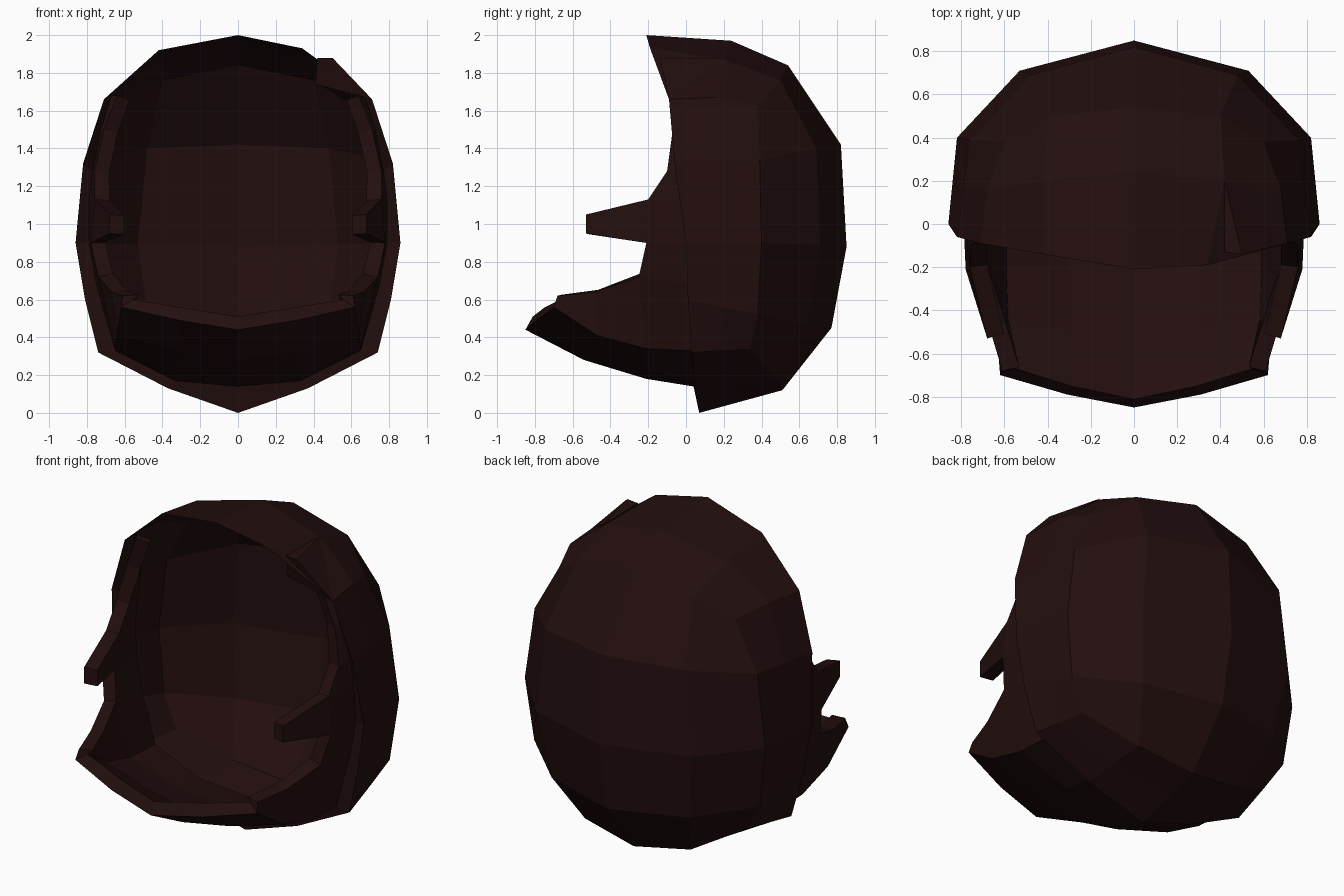
import bpy
import bmesh
from mathutils import Vector

cube = bpy.data.objects.get("Cube")
if cube:
    bpy.data.objects.remove(cube, do_unlink=True)

# Single dark brown hair colour
brown = bpy.data.materials.new("dark brown")
brown.use_nodes = True
color = (0.017, 0.0045, 0.0045, 1)
brown.diffuse_color = color
bsdf = brown.node_tree.nodes["Principled BSDF"]
bsdf.inputs["Base Color"].default_value = color
bsdf.inputs["Roughness"].default_value = 0.9


def strip(a, b):
    """Quads between two rows of points."""
    return [(a[i], a[i + 1], b[i + 1], b[i]) for i in range(len(a) - 1)]


def build(name, faces, thickness=0, mirror=True, tweak=None):
    """Make a flat-shaded shell from faces, mirrored in x and thickened inward."""
    bm = bmesh.new()
    for side in ((1, -1) if mirror else (1,)):
        for face in faces:
            bm.faces.new([bm.verts.new((side * p[0], p[1], p[2])) for p in face])
    bmesh.ops.remove_doubles(bm, verts=bm.verts, dist=0.0005)
    if tweak:
        tweak(bm)
    bmesh.ops.recalc_face_normals(bm, faces=bm.faces)
    bm.normal_update()
    middle = Vector((0, 0, 1))
    outward = sum(f.normal.dot(f.calc_center_median() - middle) * f.calc_area()
                  for f in bm.faces)
    if outward < 0:
        bmesh.ops.reverse_faces(bm, faces=bm.faces)
    mesh = bpy.data.meshes.new(name)
    bm.to_mesh(mesh)
    bm.free()
    mesh.materials.append(brown)
    obj = bpy.data.objects.new(name, mesh)
    bpy.context.collection.objects.link(obj)
    if thickness:
        solid = obj.modifiers.new("thickness", "SOLIDIFY")
        solid.thickness = thickness
        solid.offset = -1


# Beard: underside and jaw, each column running from throat to front lip
jaw = [
    [(0, .04, .14), (0, -.21, .18), (0, -.54, .28), (0, -.85, .44)],
    [(.33, .04, .17), (.32, -.21, .22), (.31, -.52, .33), (.31, -.79, .49)],
    [(.65, .03, .33), (.65, -.21, .34), (.64, -.47, .41), (.62, -.70, .56)],
    [(.75, .02, .68), (.74, -.25, .72), (.67, -.48, .64), (.61, -.68, .62)],
]
beard_faces = []
for a, b in zip(jaw, jaw[1:]):
    beard_faces += strip(a, b)

# Sideburns climbing from the jaw to the temple
sideburn = [jaw[3][:2],
            [(.79, .02, .90), (.78, -.21, .90)],
            [(.79, .01, 1.13), (.76, -.20, 1.13)],
            [(.77, 0, 1.28), (.76, -.10, 1.28)],
            [(.74, -.01, 1.50), (.71, -.07, 1.50)],
            [(.67, -.03, 1.68), (.64, -.08, 1.68)]]
for a, b in zip(sideburn, sideburn[1:]):
    beard_faces += strip(a, b)

# Pointed cheek locks
beard_faces.append((sideburn[1][1], (.68, -.53, .95), (.68, -.53, 1.05), sideburn[2][1]))

build("beard", beard_faces, 0.08)

# Hair: back panel grid, rows from crown to nape, columns from centre to side
back = [
    [(0, .54, 1.84), (.40, .50, 1.76), (.60, .38, 1.63)],
    [(0, .82, 1.42), (.48, .69, 1.40), (.76, .39, 1.34)],
    [(0, .85, .88), (.53, .71, .89), (.82, .40, .90)],
    [(0, .77, .45), (.47, .64, .47), (.77, .38, .52)],
    [(0, .51, .12), (.36, .47, .18), (.66, .34, .34)],
]
border = back[0] + [row[2] for row in back[1:]] + [back[4][1], back[4][0]]

# Hair: front rim, from forehead centre round to nape centre
rim = [(0, -.21, 2), (.42, -.14, 1.92), (.71, -.09, 1.66), (.82, -.06, 1.32),
       (.86, 0, .90), (.81, .01, .60), (.74, .03, .32), (.37, .05, .13), (0, .07, 0)]
crown = [(0, .24, 1.97), (.42, .20, 1.87), (.68, .16, 1.67)]
between = crown + [tuple((Vector(a) + Vector(b)) / 2)
                   for a, b in zip(rim[3:], border[3:])]

# Lip folding in from the rim to meet the beard
lip = [sideburn[i][0] for i in (5, 3, 1)] + [column[0] for column in reversed(jaw)]

hair_faces = strip(border, between) + strip(between, rim) + strip(rim[2:], lip)
for upper, lower in zip(back, back[1:]):
    hair_faces += strip(upper, lower)


def part_hair(bm):
    """Pull the left forehead corner in for the parting."""
    corner = min(bm.verts, key=lambda v: (v.co - Vector(rim[1])).length)
    corner.co = (.34, -.19, 1.93)


build("hair", hair_faces, tweak=part_hair)

# Tuft beside the parting on the left
peak, tail = (.50, -.14, 1.88), (.42, .20, 1.875)
inner, low, side = (.42, -.13, 1.88), (.41, -.10, 1.74), (.71, -.09, 1.66)
build("parting_tuft", [(tail, inner, peak), (tail, peak, side), (tail, low, inner),
                       (inner, low, side, peak), (tail, side, low)], mirror=False)
